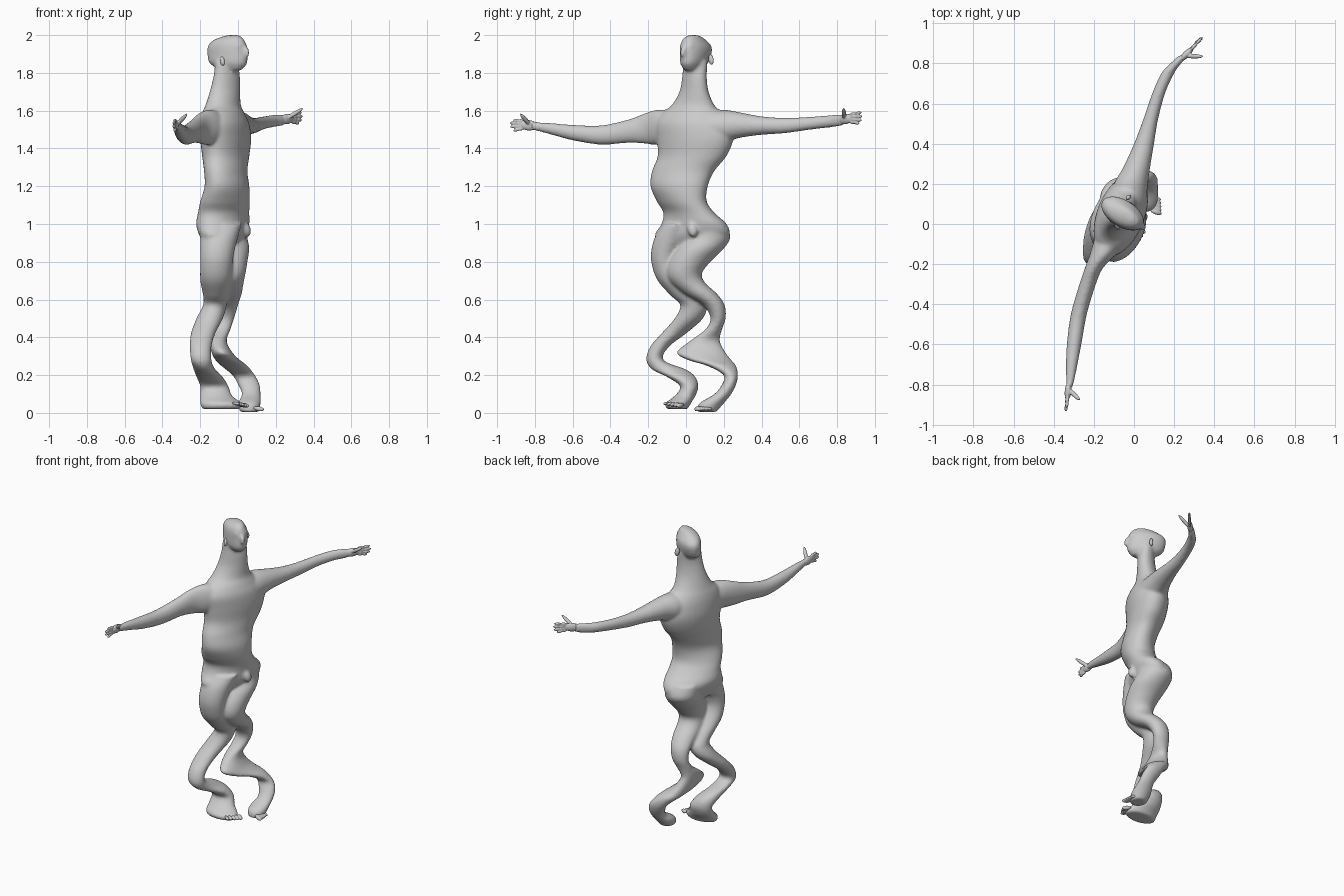
import bpy, bmesh, math
from mathutils import Vector, Matrix

SIDES = 36

def spline(rows, steps=5):
    # Catmull-Rom through section rows
    out = []
    n = len(rows)
    for i in range(n - 1):
        p = [rows[max(0, min(n - 1, i + k))] for k in (-1, 0, 1, 2)]
        for s in range(steps):
            t = s / steps
            out.append([0.5 * (2 * b + (c - a) * t + (2 * a - 5 * b + 4 * c - d) * t * t
                        + (3 * b - a - 3 * c + d) * t ** 3) for a, b, c, d in zip(*p)])
    out.append(list(rows[-1]))
    return out

def loft(bm, rows, axis, skew=0.0):
    # rows: (position on axis, x min, x max, second min, second max)
    rings = []
    for h, a0, a1, b0, b1 in spline(rows):
        ring = []
        for k in range(SIDES):
            t = 2 * math.pi * k / SIDES
            a = (a0 + a1) / 2 + (a1 - a0) / 2 * math.cos(t)
            b = (b0 + b1) / 2 + (b1 - b0) / 2 * math.sin(t + skew)
            ring.append(bm.verts.new((a, b, h) if axis == 'z' else (a, h, b)))
        rings.append(ring)
    faces = [bm.faces.new(rings[0]), bm.faces.new(rings[-1])]
    for r, q in zip(rings, rings[1:]):
        for k in range(SIDES):
            j = (k + 1) % SIDES
            faces.append(bm.faces.new((r[k], r[j], q[j], q[k])))
    bmesh.ops.recalc_face_normals(bm, faces=faces)

def capsule(bm, p, q, r, flat=1.0):
    # stretched ball between two points
    p, q = Vector(p), Vector(q)
    d = q - p
    m = (Matrix.Translation((p + q) / 2) @ d.to_track_quat('Z', 'Y').to_matrix().to_4x4()
         @ Matrix.Diagonal((r * flat, r, d.length / 2 + r * 0.5, 1)))
    bmesh.ops.create_uvsphere(bm, u_segments=16, v_segments=12, radius=1, matrix=m)

def finish(name, bm, voxel, smooth):
    me = bpy.data.meshes.new(name)
    bm.to_mesh(me)
    bm.free()
    ob = bpy.data.objects.new(name, me)
    bpy.context.collection.objects.link(ob)
    rm = ob.modifiers.new("fuse", 'REMESH')
    rm.mode = 'VOXEL'
    rm.voxel_size = voxel
    rm.use_smooth_shade = True
    sm = ob.modifiers.new("soften", 'SMOOTH')
    sm.factor = 0.5
    sm.iterations = smooth
    return ob

# Torso and neck
torso = [
    (.88, -.17, .00, -.13, .17), (.94, -.205, .04, -.165, .23), (1.0, -.222, .06, -.13, .215),
    (1.06, -.212, .06, -.12, .15), (1.12, -.20, .062, -.155, .11), (1.2, -.177, .06, -.188, .115),
    (1.28, -.18, .05, -.18, .15), (1.36, -.19, .06, -.15, .215), (1.45, -.20, .07, -.155, .25),
    (1.53, -.20, .06, -.16, .23), (1.585, -.19, .035, -.13, .19), (1.63, -.172, .015, -.075, .15),
    (1.70, -.15, .012, -.035, .12), (1.78, -.13, .01, -.02, .11), (1.86, -.12, .00, -.015, .115)]
# Head, long from back to face
head = [
    (1.815, -.09, .02, -.01, .08), (1.85, -.15, .048, -.03, .115), (1.90, -.162, .05, -.032, .135),
    (1.94, -.16, .046, -.03, .135), (1.97, -.135, .035, -.022, .11), (1.99, -.09, .02, -.005, .085),
    (2.0, -.05, .00, .02, .06)]
# Winding legs
leg_a = [
    (1.0, -.20, .02, -.12, .04), (.93, -.20, .00, -.165, .02), (.85, -.20, -.02, -.185, -.03),
    (.78, -.20, -.03, -.18, -.04), (.70, -.20, -.035, -.15, .00), (.62, -.185, -.05, -.08, .07),
    (.57, -.185, -.06, -.03, .11), (.50, -.22, -.08, -.06, .09), (.42, -.25, -.12, -.13, .0),
    (.35, -.255, -.14, -.19, -.09), (.28, -.25, -.14, -.21, -.12), (.23, -.235, -.12, -.18, .0),
    (.19, -.22, -.08, -.10, .05), (.14, -.20, -.05, -.03, .065), (.09, -.20, -.03, -.06, .05),
    (.05, -.20, .02, -.11, .025), (.02, -.19, .01, -.10, .01)]
leg_b = [
    (1.0, -.17, .05, .02, .21), (.93, -.17, .05, .0, .235), (.87, -.16, .06, -.05, .20),
    (.80, -.14, .05, -.09, .13), (.74, -.13, .04, -.10, .085), (.69, -.13, .03, -.08, .10),
    (.63, -.13, .02, -.01, .165), (.57, -.13, .0, .09, .205), (.50, -.13, -.02, .13, .21),
    (.44, -.14, -.04, .10, .19), (.38, -.15, -.06, .02, .18), (.32, -.14, -.03, -.05, .21),
    (.28, -.12, .01, .01, .24), (.25, -.09, .05, .11, .265), (.20, -.03, .09, .20, .275),
    (.15, .0, .115, .19, .265), (.10, .02, .12, .15, .24), (.05, .0, .12, .07, .20),
    (.005, .01, .11, .06, .16)]
# Arms, sections along y
arm_a = [
    (-.05, -.19, -.03, 1.44, 1.60), (-.15, -.22, -.09, 1.42, 1.605), (-.22, -.245, -.155, 1.425, 1.585),
    (-.30, -.272, -.19, 1.43, 1.555), (-.45, -.315, -.235, 1.42, 1.522), (-.60, -.335, -.262, 1.443, 1.525),
    (-.72, -.34, -.285, 1.475, 1.535), (-.79, -.338, -.30, 1.493, 1.54), (-.82, -.342, -.31, 1.495, 1.545)]
arm_b = [
    (.10, -.12, .06, 1.42, 1.60), (.20, -.10, .07, 1.43, 1.605), (.28, -.055, .08, 1.455, 1.592),
    (.40, .0, .10, 1.472, 1.57), (.52, .045, .12, 1.48, 1.562), (.65, .09, .155, 1.498, 1.567),
    (.75, .135, .20, 1.51, 1.575), (.80, .18, .235, 1.515, 1.58), (.84, .225, .27, 1.525, 1.58)]

bm = bmesh.new()
loft(bm, torso, 'z', 0.4)
loft(bm, head, 'z', -0.5)
loft(bm, leg_a, 'z')
loft(bm, leg_b, 'z')
loft(bm, arm_a, 'y')
loft(bm, arm_b, 'y')
# Nose, brow and groin
capsule(bm, (.04, -.01, 1.94), (.052, -.022, 1.89), .014)
capsule(bm, (.0, -.03, 1.94), (.045, .03, 1.945), .014)
capsule(bm, (.03, .03, 1.0), (.05, .04, .945), .028)
finish("body", bm, .009, 6)

# Ears
bm = bmesh.new()
capsule(bm, (-.085, -.005, 1.88), (-.08, -.02, 1.845), .016, .7)
capsule(bm, (-.03, .13, 1.89), (-.025, .135, 1.85), .016, .7)
finish("ears", bm, .004, 2)

# Hands: palm, four fingers, thumb
def hand(name, wrist, palm, tips, thumb):
    bm = bmesh.new()
    wrist, palm = Vector(wrist), Vector(palm)
    capsule(bm, wrist, palm, .028, .6)
    for i, tip in enumerate(tips):
        root = palm + Vector((0, 0, (1.5 - i) * .013))
        mid = root.lerp(Vector(tip), .5)
        capsule(bm, root, mid, .0095)
        capsule(bm, mid, tip, .0085)
    capsule(bm, wrist.lerp(palm, .35), thumb, .0115)
    finish(name, bm, .004, 2)

hand("left_hand", (.235, .82, 1.552), (.285, .87, 1.56),
     [(.335, .925, 1.59), (.34, .93, 1.57), (.335, .928, 1.55), (.32, .915, 1.533)], (.34, .835, 1.61))
hand("right_hand", (-.325, -.80, 1.52), (-.332, -.865, 1.525),
     [(-.335, -.91, 1.55), (-.34, -.93, 1.535), (-.34, -.928, 1.515), (-.335, -.91, 1.495)],
     (-.272, -.875, 1.58))

# Toes
def toes(name, first, last, step):
    bm = bmesh.new()
    first, last, step = Vector(first), Vector(last), Vector(step)
    for i in range(5):
        p = first.lerp(last, i / 4)
        capsule(bm, p - step, p + step, .013 - .001 * i)
    finish(name, bm, .004, 2)

toes("right_toes", (.035, -.03, .04), (-.01, -.105, .05), (.018, -.012, -.003))
toes("left_toes", (.11, .06, .022), (.11, .13, .022), (.022, -.008, -.004))
